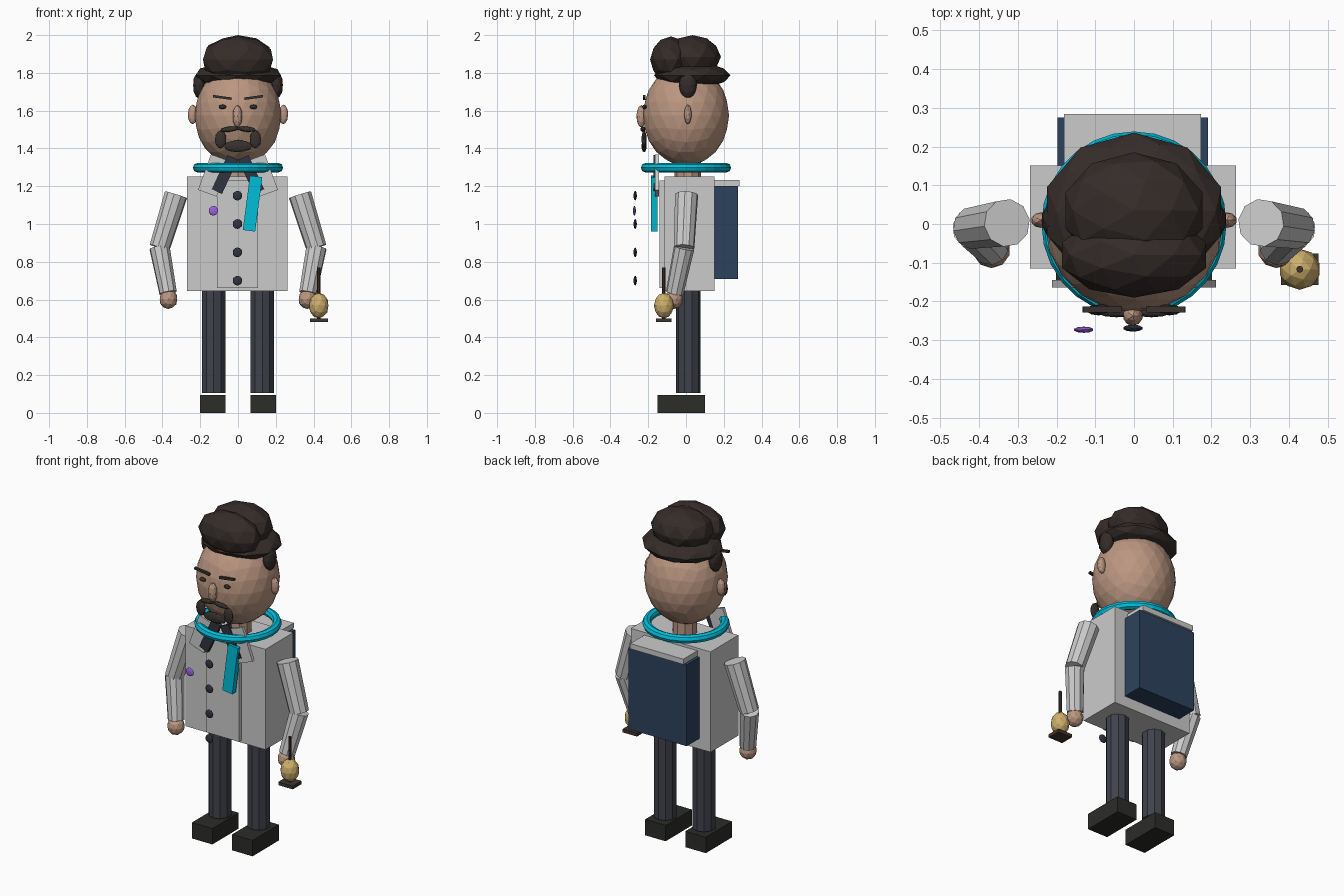
import bpy, math
from mathutils import Vector


def mat(name, *rgb):
    m = bpy.data.materials.new(name)
    m.diffuse_color = (*rgb, 1)
    return m


SKIN = mat("skin", 0.50, 0.31, 0.22)
HAIR = mat("hair", 0.035, 0.025, 0.022)
BEARD = mat("beard", 0.04, 0.032, 0.028)
TROUSER = mat("trouser", 0.05, 0.055, 0.07)
SHOE = mat("shoe", 0.025, 0.026, 0.022)
COAT = mat("coat", 0.68, 0.70, 0.70)
DARK = mat("dark_cloth", 0.03, 0.033, 0.05)
CYAN = mat("cyan", 0.0, 0.52, 0.70)
NAVY = mat("navy", 0.025, 0.055, 0.11)
PURPLE = mat("purple", 0.33, 0.12, 0.72)
GOLD = mat("gold", 0.62, 0.43, 0.15)
BROWN = mat("brown", 0.05, 0.035, 0.025)


def finish(name, material, scale=(1, 1, 1), tilt=0):
    o = bpy.context.object
    o.name = name
    o.scale = scale
    if tilt:
        o.rotation_euler = (0, math.radians(tilt), 0)
    o.data.materials.append(material)
    return o


def box(name, loc, size, material, tilt=0):
    bpy.ops.mesh.primitive_cube_add(size=1, location=loc)
    return finish(name, material, size, tilt)


def blob(name, loc, radii, material, sub=2, tilt=0):
    bpy.ops.mesh.primitive_ico_sphere_add(subdivisions=sub, radius=1, location=loc)
    return finish(name, material, radii, tilt)


def limb(name, a, b, r1, r2, material, sides=10):
    a, b = Vector(a), Vector(b)
    d = b - a
    bpy.ops.mesh.primitive_cone_add(vertices=sides, radius1=r1, radius2=r2,
                                    depth=d.length, location=(a + b) / 2)
    o = finish(name, material)
    o.rotation_euler = d.to_track_quat('Z', 'Y').to_euler()
    return o


# Coat body and front panel
box("coat_body", (-0.003, 0.018, 0.948), (0.532, 0.265, 0.605), COAT)
box("coat_panel", (-0.003, -0.125, 0.945), (0.216, 0.03, 0.57), COAT)

# Head, neck, nose
limb("neck", (0, 0.01, 1.22), (0, 0.01, 1.38), 0.07, 0.07, SKIN)
blob("head", (0, 0, 1.575), (0.23, 0.228, 0.268), SKIN, 3)
blob("nose", (-0.003, -0.237, 1.57), (0.026, 0.026, 0.059), SKIN)

# Mirrored parts
for s, side in ((-1, "left"), (1, "right")):
    blob(f"{side}_ear", (s * 0.24, 0.01, 1.58), (0.026, 0.02, 0.052), SKIN)
    blob(f"{side}_sideburn", (s * 0.205, 0.01, 1.735), (0.034, 0.048, 0.072), HAIR)
    # Face details
    blob(f"{side}_eye", (s * 0.082, -0.22, 1.62), (0.021, 0.012, 0.012), BEARD)
    box(f"{side}_brow", (s * 0.083, -0.221, 1.67), (0.1, 0.015, 0.013), BEARD, -s * 8)
    blob(f"{side}_moustache", (s * 0.045, -0.228, 1.502), (0.05, 0.013, 0.014), BEARD, 2, s * 6)
    blob(f"{side}_beard", (s * 0.092, -0.222, 1.448), (0.031, 0.014, 0.048), BEARD)
    # Collar flap and neckerchief
    box(f"{side}_collar", (s * 0.128, -0.154, 1.257), (0.105, 0.02, 0.2), COAT, -s * 20)
    box(f"{side}_neckerchief", (s * 0.07, -0.16, 1.262), (0.06, 0.022, 0.2), DARK, -s * 25)
    # Legs and shoes
    limb(f"{side}_leg", (s * 0.129, 0.013, 0.105), (s * 0.129, 0.013, 0.68), 0.065, 0.065, TROUSER)
    box(f"{side}_shoe", (s * 0.134, -0.025, 0.048), (0.136, 0.25, 0.096), SHOE)
    # Arms and hands
    elbow = (s * 0.415, -0.01, 0.875)
    limb(f"{side}_upper_arm", (s * 0.328, 0.003, 1.155), elbow, 0.062, 0.055, COAT)
    limb(f"{side}_forearm", elbow, (s * 0.37, -0.06, 0.635), 0.055, 0.047, COAT)
    blob(f"{side}_hand", (s * 0.368, -0.065, 0.602), (0.049, 0.049, 0.052), SKIN)

blob("chin_beard", (0, -0.222, 1.412), (0.076, 0.014, 0.032), BEARD)

# Hair masses
blob("hair_band", (0, 0.033, 1.787), (0.236, 0.203, 0.07), HAIR)
blob("hair_crown", (0, 0.035, 1.885), (0.186, 0.15, 0.115), HAIR)
blob("hair_quiff", (0, -0.08, 1.87), (0.195, 0.11, 0.123), HAIR)

# Neck ring and hanging strip
bpy.ops.mesh.primitive_torus_add(major_segments=28, minor_segments=8, major_radius=0.214,
                                 minor_radius=0.025, location=(0, 0, 1.298))
finish("neck_ring", CYAN)
box("hanging_strip", (0.077, -0.168, 1.108), (0.066, 0.034, 0.29), CYAN, 7.5)

# Buttons and badge
for i in range(4):
    blob(f"button_{i + 1}", (-0.003, -0.269, 1.15 - 0.15 * i), (0.026, 0.009, 0.026), DARK)
blob("badge", (-0.13, -0.273, 1.07), (0.026, 0.008, 0.026), PURPLE)

# Backpack with lid
box("backpack", (-0.003, 0.212, 0.955), (0.388, 0.125, 0.49), NAVY)
box("backpack_lid", (-0.004, 0.215, 1.218), (0.354, 0.138, 0.032), COAT)

# Handheld ornament: stem, bulb, base
blob("bulb", (0.428, -0.117, 0.568), (0.053, 0.053, 0.068), GOLD)
limb("bulb_stem", (0.428, -0.117, 0.49), (0.428, -0.117, 0.77), 0.009, 0.009, BROWN, 8)
box("bulb_base", (0.428, -0.117, 0.49), (0.096, 0.082, 0.02), BROWN)
